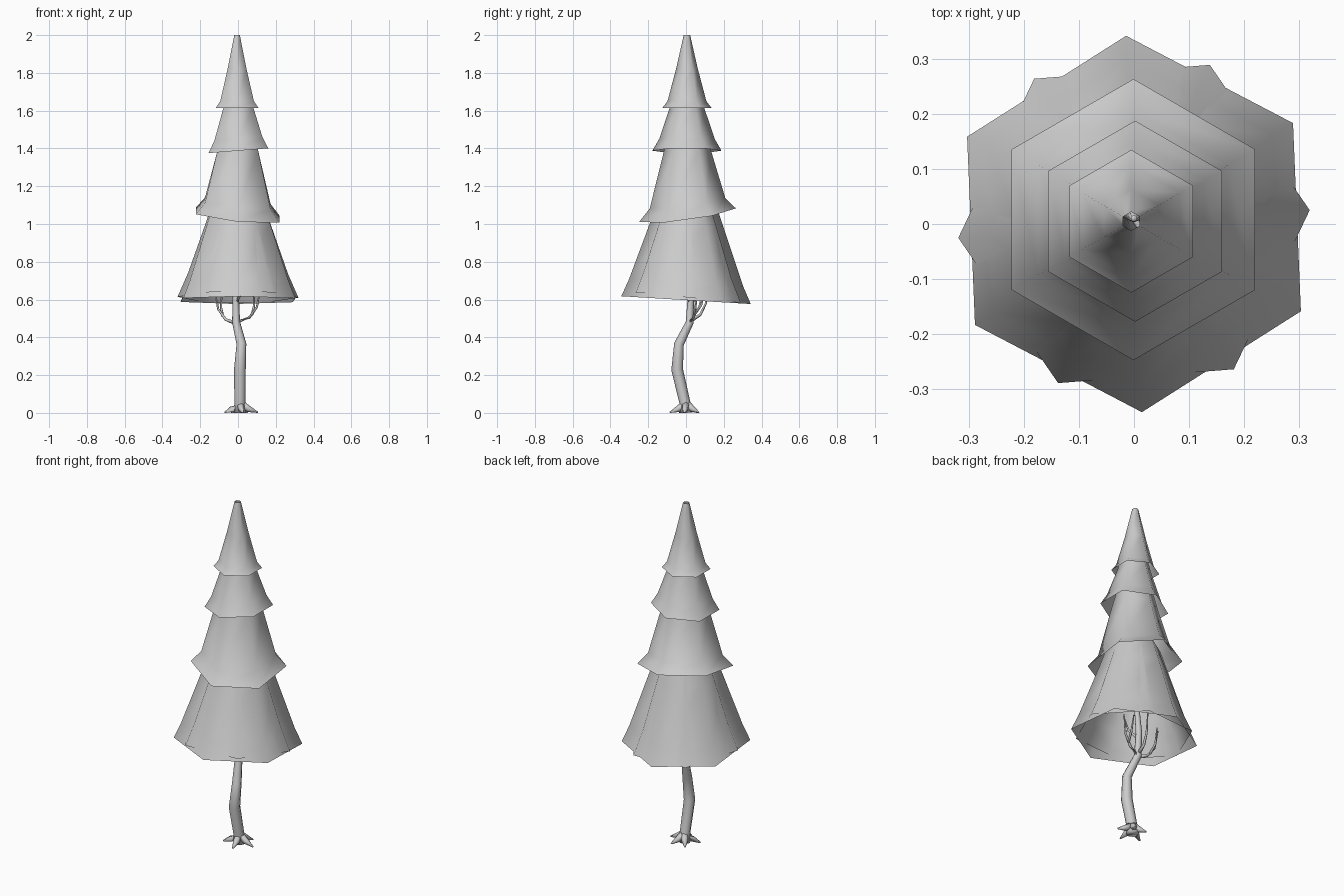
import bpy
import bmesh
from math import sin, cos, pi, radians
from mathutils import Vector

if "Cube" in bpy.data.objects:
    bpy.data.objects.remove(bpy.data.objects["Cube"])


def loft(name, rings, caps=False):
    """Join equal-sized rings of points into one smooth-shaded skin."""
    bm = bmesh.new()
    rows = [[bm.verts.new(p) for p in ring] for ring in rings]
    n = len(rows[0])
    for a, b in zip(rows, rows[1:]):
        for i in range(n):
            j = (i + 1) % n
            bm.faces.new((a[i], a[j], b[j], b[i]))
    if caps:
        bm.faces.new(rows[0][::-1])
        bm.faces.new(rows[-1])
    bmesh.ops.recalc_face_normals(bm, faces=bm.faces)
    for f in bm.faces:
        f.smooth = True
    mesh = bpy.data.meshes.new(name)
    bm.to_mesh(mesh)
    bm.free()
    obj = bpy.data.objects.new(name, mesh)
    bpy.context.collection.objects.link(obj)
    return obj


def tier(name, center, profile, tilt=(0, 0), turn=30):
    """Open six-sided skirt; profile rows are (radius, z, share of tilt)."""
    rings = []
    for r, z, share in profile:
        ring = []
        for k in range(6):
            a = radians(turn + 60 * k)
            x, y = r * cos(a), r * sin(a)
            dz = share * (tilt[0] * x + tilt[1] * y)
            ring.append((center[0] + x, center[1] + y, z + dz))
        rings.append(ring)
    return loft(name, rings)


def tube(name, path, radii, sides=6):
    """Tapered tube along a path of points."""
    pts = [Vector(p) for p in path]
    rings = []
    for i, p in enumerate(pts):
        d = (pts[min(i + 1, len(pts) - 1)] - pts[max(i - 1, 0)]).normalized()
        ref = Vector((1, 0, 0)) if abs(d.x) < 0.8 else Vector((0, 1, 0))
        u = d.cross(ref).normalized()
        v = d.cross(u)
        rings.append([p + radii[i] * (cos(2 * pi * k / sides) * u + sin(2 * pi * k / sides) * v)
                      for k in range(sides)])
    obj = loft(name, rings, caps=True)
    for vert in obj.data.vertices:
        vert.co.z = max(vert.co.z, 0)
    return obj


# Foliage skirts, top to bottom
tier("foliage_top", (-0.005, 0.005),
     [(0.13, 1.615, 1), (0.103, 1.65, 1), (0.058, 1.82, 0), (0.017, 2.0, 0)])
tier("foliage_upper", (0.002, 0.005),
     [(0.183, 1.388, 1), (0.147, 1.45, 1), (0.09, 1.62, 0), (0.06, 1.74, 0)], (0.08, 0))
tier("foliage_middle", (-0.001, 0.008),
     [(0.256, 1.047, 1), (0.2, 1.11, 1), (0.124, 1.39, 0), (0.09, 1.52, 0)], (-0.1, 0.14))
tier("foliage_bottom", (0, 0),
     [(0.343, 0.597, 1), (0.302, 0.69, 1), (0.193, 1.0, 0), (0.145, 1.14, 0)], (0, -0.06), 32.4)
tier("foliage_bottom_inner", (0, 0),
     [(0.321, 0.612, 1), (0.265, 0.74, 1), (0.173, 1.0, 0), (0.125, 1.14, 0)], (0, -0.1), 4.5)

# Bent trunk
tube("trunk",
     [(0.01, 0.0, 0), (0.01, -0.005, 0.05), (0.01, -0.047, 0.23), (0.018, -0.037, 0.365),
      (-0.01, 0.02, 0.48), (-0.012, 0.026, 0.62), (0, 0.015, 0.85), (0, 0.01, 1.1)],
     [0.034, 0.029, 0.031, 0.026, 0.021, 0.017, 0.012, 0.006], 8)

# Spreading roots
for i, (x, y) in enumerate([(0.105, -0.01), (0.025, -0.085), (-0.07, -0.035),
                            (-0.035, 0.06), (0.05, 0.068)]):
    tube(f"root_{i + 1}",
         [(0.01, 0, 0.05), (0.01 + (x - 0.01) * 0.5, y * 0.5, 0.02), (x, y, 0.002)],
         [0.022, 0.017, 0.004])

# Thin branches curling upward under the skirt
branches = [
    [(-0.01, 0.02, 0.475), (-0.065, 0.03, 0.495), (-0.105, 0.045, 0.55), (-0.125, 0.05, 0.66)],
    [(-0.08, 0.036, 0.51), (-0.09, 0.07, 0.56), (-0.085, 0.09, 0.65)],
    [(-0.01, 0.02, 0.48), (0.06, 0.04, 0.505), (0.1, 0.05, 0.56), (0.12, 0.06, 0.67)],
    [(0.075, 0.043, 0.52), (0.085, 0.08, 0.57), (0.085, 0.1, 0.66)],
    [(-0.01, 0.025, 0.49), (-0.005, 0.075, 0.52), (0.0, 0.105, 0.58), (0.0, 0.115, 0.7)],
    [(-0.01, 0.026, 0.58), (0.02, -0.02, 0.64), (0.03, -0.05, 0.74)],
]
for i, path in enumerate(branches):
    tube(f"branch_{i + 1}", path, [0.012, 0.008, 0.006, 0.003][-len(path):], 5)
